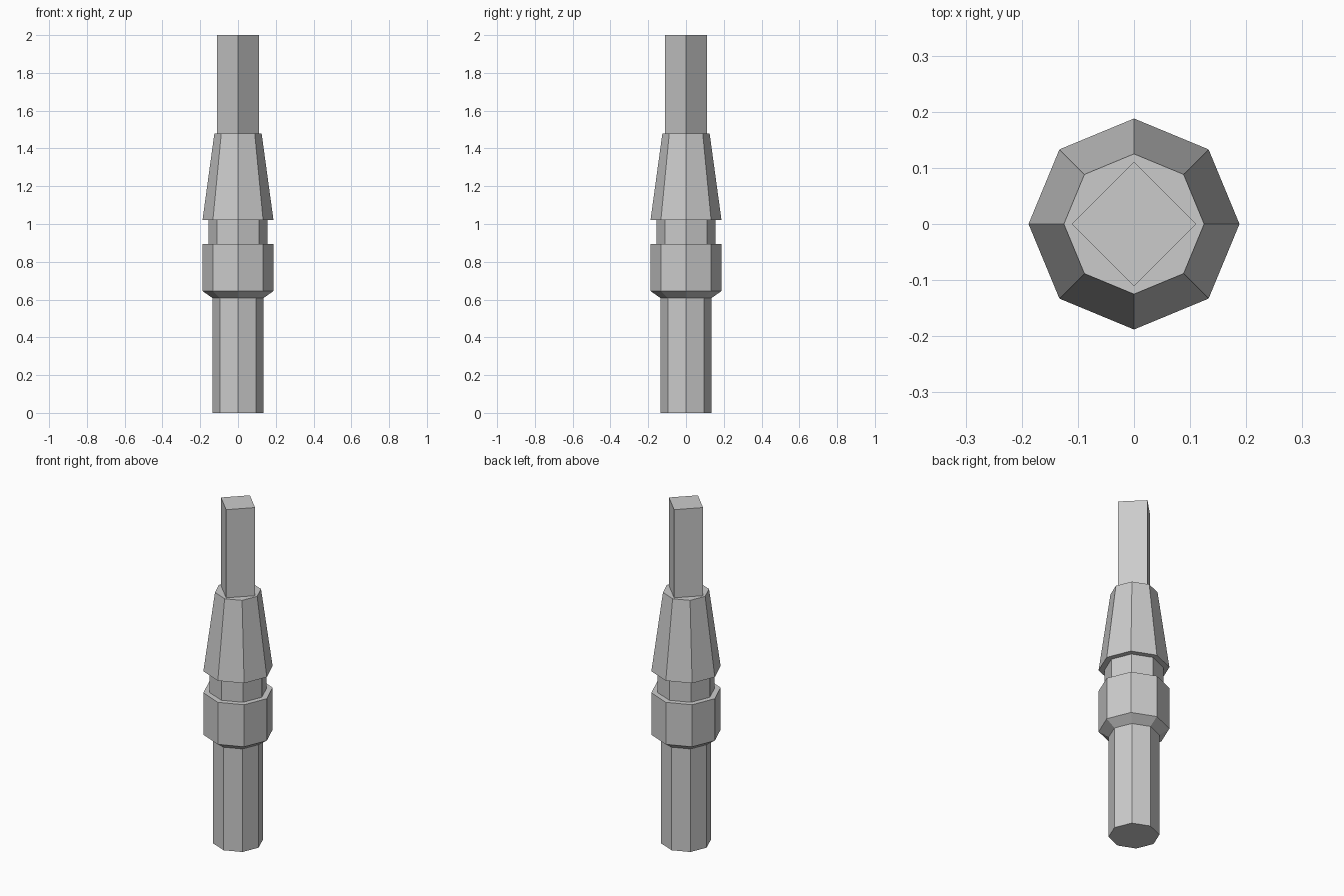
import bpy, bmesh
from math import cos, sin, tau

if "Cube" in bpy.data.objects:
    bpy.data.objects.remove(bpy.data.objects["Cube"])


def lathe(name, profile, sides, cap_bottom=True):
    """Sweep (radius, z) pairs into a flat-sided solid with corners on the axes."""
    bm = bmesh.new()
    rings = [[bm.verts.new((r * cos(tau * i / sides), r * sin(tau * i / sides), z))
              for i in range(sides)] for r, z in profile]
    for low, high in zip(rings, rings[1:]):
        for i in range(sides):
            j = (i + 1) % sides
            bm.faces.new((low[i], low[j], high[j], high[i]))
    bm.faces.new(rings[-1])
    if cap_bottom:
        bm.faces.new(rings[0][::-1])
    mesh = bpy.data.meshes.new(name)
    bm.to_mesh(mesh)
    bm.free()
    obj = bpy.data.objects.new(name, mesh)
    bpy.context.collection.objects.link(obj)
    return obj


# Octagonal body: grip, flared collar, recessed neck, tapered nose
lathe("body", [
    (0.135, 0.0), (0.135, 0.608),
    (0.188, 0.645), (0.188, 0.893),
    (0.156, 0.893), (0.156, 1.02),
    (0.188, 1.02), (0.125, 1.48),
], 8)

# Square rod standing on the nose
lathe("square_rod", [(0.111, 1.48), (0.111, 2.0)], 4, cap_bottom=False)
